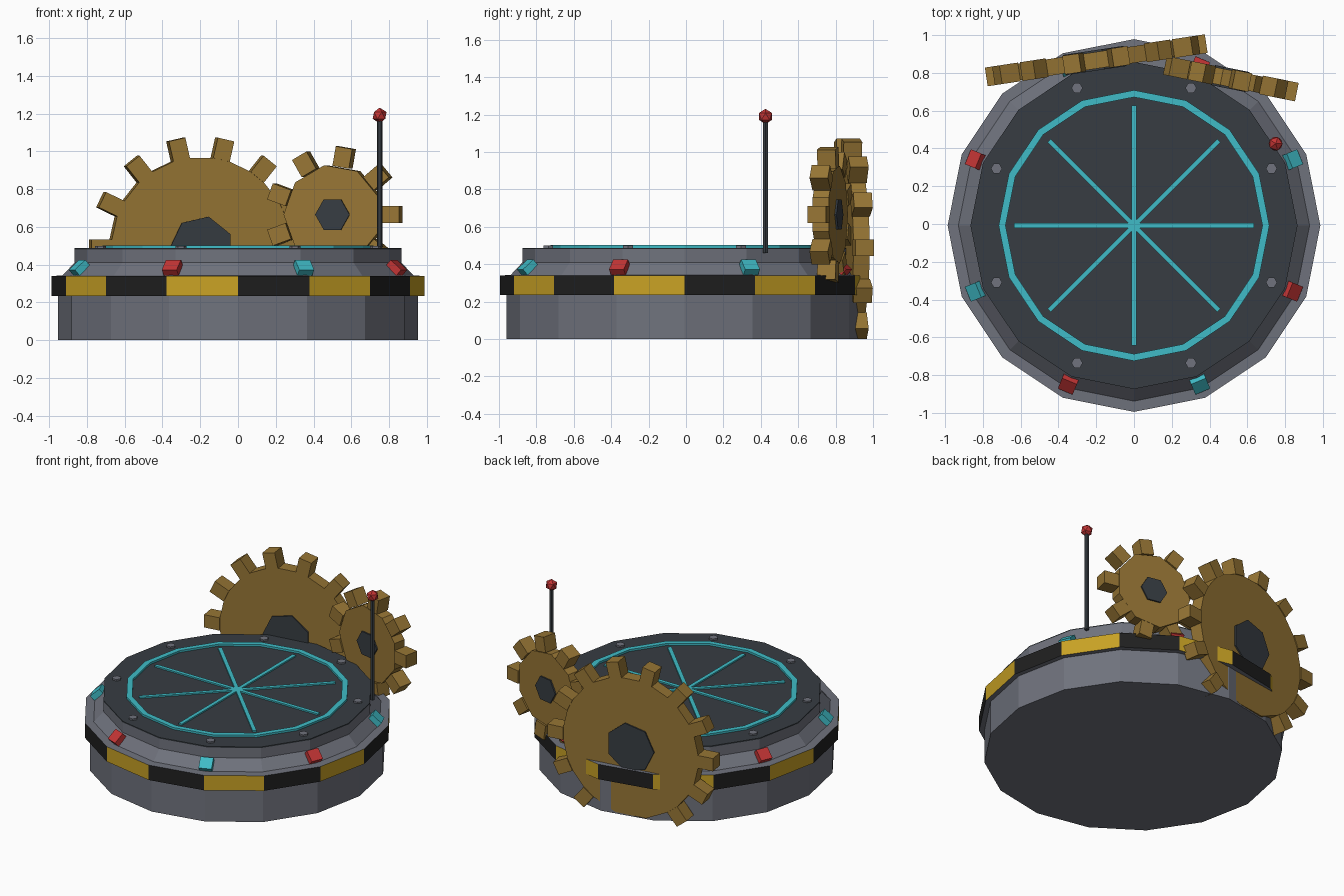
import bpy, bmesh
from math import sin, cos, pi, radians
from mathutils import Matrix, Vector

cube = bpy.data.objects.get("Cube")
if cube:
    bpy.data.objects.remove(cube, do_unlink=True)

CENTRE = Vector((0, -0.008, 0))
SIDES = 16


def material(name, rgb):
    m = bpy.data.materials.new(name)
    m.use_nodes = True
    m.diffuse_color = (*rgb, 1)
    bsdf = m.node_tree.nodes["Principled BSDF"]
    bsdf.inputs["Base Color"].default_value = (*rgb, 1)
    bsdf.inputs["Roughness"].default_value = 0.7
    return m


grey = material("steel grey", (0.16, 0.17, 0.205))
dark = material("dark slate", (0.038, 0.046, 0.055))
black = material("stripe black", (0.014, 0.014, 0.014))
yellow = material("stripe yellow", (0.58, 0.36, 0.018))
gold = material("gear bronze", (0.31, 0.18, 0.035))
teal = material("glow teal", (0.05, 0.5, 0.57))
red = material("lamp red", (0.55, 0.035, 0.035))


def finish(bm, name, mats):
    bmesh.ops.recalc_face_normals(bm, faces=bm.faces)
    mesh = bpy.data.meshes.new(name)
    bm.to_mesh(mesh)
    bm.free()
    for m in mats:
        mesh.materials.append(m)
    ob = bpy.data.objects.new(name, mesh)
    bpy.context.collection.objects.link(ob)
    return ob


def add_box(bm, size, matrix):
    bmesh.ops.create_cube(bm, size=1, matrix=matrix @ Matrix.Diagonal((*size, 1)))


def add_prism(bm, sides, radius, depth, matrix):
    # Prism along local z with a corner on local +y
    bmesh.ops.create_cone(bm, cap_ends=True, segments=sides, radius1=radius,
                          radius2=radius, depth=depth,
                          matrix=matrix @ Matrix.Rotation(pi / 2, 4, 'Z')
                          @ Matrix.Rotation(0, 4, 'Z'))


def polar(angle, radius, z):
    return CENTRE + Vector((radius * cos(angle), radius * sin(angle), z))


def lathe(name, profile, mats, closed, rule):
    # Sweep a (radius, height) profile round the sixteen corners
    bm = bmesh.new()
    rings = [[bm.verts.new(polar(2 * pi * i / SIDES, r, z)) for i in range(SIDES)]
             for r, z in profile]
    last = len(rings) if closed else len(rings) - 1
    for k in range(last):
        a, b = rings[k], rings[(k + 1) % len(rings)]
        for i in range(SIDES):
            j = (i + 1) % SIDES
            bm.faces.new((a[i], a[j], b[j], b[i])).material_index = rule(k, i)
    if not closed:
        bm.faces.new(rings[0])
        bm.faces.new(rings[-1])
    return finish(bm, name, mats)


# Platform body with the hazard stripe round its rim
BAND = 2
lathe("platform_body",
      [(0.953, 0), (0.953, 0.235), (0.987, 0.235), (0.987, 0.34),
       (0.93, 0.342), (0.866, 0.41), (0.866, 0.48)],
      [grey, black, yellow], False,
      lambda k, i: 1 + i % 2 if k == BAND else 0)

# Dark deck plate
lathe("deck_plate", [(0.866, 0.48), (0.866, 0.488)], [dark], False, lambda k, i: 0)

# Glowing ring and spokes on the deck
lathe("deck_ring", [(0.68, 0.48), (0.717, 0.48), (0.717, 0.502), (0.68, 0.502)],
      [teal], True, lambda k, i: 0)
bm = bmesh.new()
for k in range(4):
    add_box(bm, (1.27, 0.026, 0.018),
            Matrix.Translation(polar(0, 0, 0.489)) @ Matrix.Rotation(k * pi / 4, 4, 'Z'))
finish(bm, "deck_spokes", [teal])

# Deck bolts and the lamps on the sloped shoulder
bolts = bmesh.new()
lamps = {"teal_lamps": (bmesh.new(), teal), "red_lamps": (bmesh.new(), red)}
for k in range(8):
    a = pi / 8 + k * pi / 4
    add_prism(bolts, 6, 0.03, 0.03, Matrix.Translation(polar(a, 0.788, 0.484)))
    bm = lamps["red_lamps" if k % 2 else "teal_lamps"][0]
    add_box(bm, (0.08, 0.085, 0.04),
            Matrix.Translation(polar(a, 0.909, 0.384))
            @ Matrix.Rotation(a, 4, 'Z') @ Matrix.Rotation(radians(42), 4, 'Y'))
finish(bolts, "deck_bolts", [grey])
for name, (bm, mat) in lamps.items():
    finish(bm, name, [mat])


def gear(name, centre, yaw, count, radius, tooth, hub_sides, hub_radius):
    # Upright frame: local x along the gear, local y up, local z along the axle
    frame = (Matrix.Translation(centre) @ Matrix.Rotation(radians(yaw), 4, 'Z')
             @ Matrix.Rotation(pi / 2, 4, 'X'))
    bm = bmesh.new()
    add_prism(bm, count, radius, 0.088, frame)
    for k in range(count):
        a = 2 * pi * k / count
        mid = radius + 0.4 * tooth
        # Teeth that would reach below the ground are left off
        if centre[2] + mid * sin(a) < 0.03:
            continue
        add_box(bm, (tooth, 0.09, 0.1),
                frame @ Matrix.Rotation(a, 4, 'Z') @ Matrix.Translation((mid, 0, 0)))
    finish(bm, name, [gold])
    bm = bmesh.new()
    add_prism(bm, hub_sides, hub_radius, 0.108, frame)
    finish(bm, name + "_hub", [dark])


gear("large_gear", (-0.2, 0.867, 0.488), 8.6, 14, 0.49, 0.11, 7, 0.17)
gear("small_gear", (0.51, 0.77, 0.665), -11.5, 9, 0.265, 0.105, 6, 0.093)

# Antenna with its red tip
bm = bmesh.new()
add_prism(bm, 6, 0.015, 0.72, Matrix.Translation((0.75, 0.425, 0.82)))
finish(bm, "antenna_pole", [dark])
bm = bmesh.new()
bmesh.ops.create_icosphere(bm, subdivisions=1, radius=0.041,
                           matrix=Matrix.Translation((0.75, 0.425, 1.19)))
finish(bm, "antenna_tip", [red])
